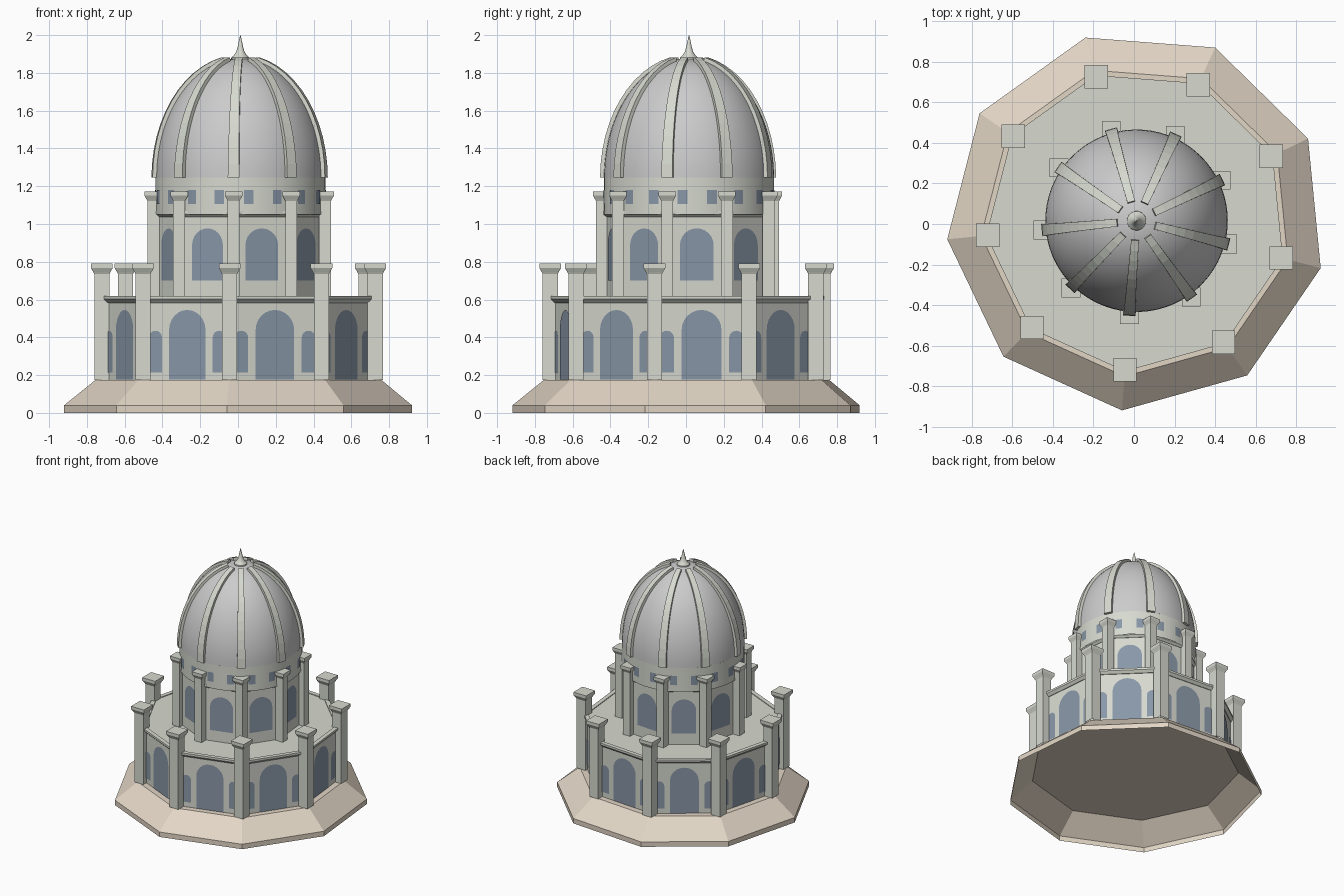
import bpy, bmesh
from math import sin, cos, pi, radians, sqrt
from mathutils import Vector

if "Cube" in bpy.data.objects:
    bpy.data.objects.remove(bpy.data.objects["Cube"])

CX, CY = 0.0125, 0.016          # axis of the building
PH = radians(-94.4)             # direction of the first corner
STEP = 2 * pi / 9


def material(name, rgb):
    m = bpy.data.materials.new(name)
    m.diffuse_color = (*rgb, 1)
    m.use_nodes = True
    m.node_tree.nodes["Principled BSDF"].inputs["Base Color"].default_value = m.diffuse_color
    return m


STONE = material("stone", (0.68, 0.70, 0.63))
SAND = material("sandstone", (0.76, 0.67, 0.56))
GLASS = material("window_glass", (0.25, 0.31, 0.39))


def finish(name, bm, mat=None, smooth=False, fix=True):
    if fix:
        bmesh.ops.recalc_face_normals(bm, faces=bm.faces)
    me = bpy.data.meshes.new(name)
    bm.to_mesh(me)
    bm.free()
    ob = bpy.data.objects.new(name, me)
    bpy.context.collection.objects.link(ob)
    if mat:
        me.materials.append(mat)
    if smooth:
        bpy.ops.object.select_all(action='DESELECT')
        ob.select_set(True)
        bpy.context.view_layer.objects.active = ob
        bpy.ops.object.shade_smooth_by_angle(angle=radians(35))
    return ob


def lathe(bm, profile, n=9, phase=PH, x=CX, y=CY, cap=True, loop=False):
    """Sweep an (r, z) profile round n sides, optionally capping the top."""
    rings = [[bm.verts.new((x + r * cos(phase + 2 * pi * i / n),
                            y + r * sin(phase + 2 * pi * i / n), z))
              for i in range(n)] for r, z in profile]
    pairs = list(zip(rings, rings[1:])) + ([(rings[-1], rings[0])] if loop else [])
    for a, b in pairs:
        for i in range(n):
            j = (i + 1) % n
            bm.faces.new((a[i], a[j], b[j], b[i]))
    if cap and not loop:
        bm.faces.new(rings[-1])


def solid(name, profile, mat, smooth=False, **kw):
    bm = bmesh.new()
    lathe(bm, profile, **kw)
    return finish(name, bm, mat, smooth)


def pillars(name, radius, profile):
    """Nine axis-aligned square pillars at the corners; profile is (width, z)."""
    bm = bmesh.new()
    for k in range(9):
        a = PH + k * STEP
        lathe(bm, [(w / sqrt(2), z) for w, z in profile], 4, pi / 4,
              CX + radius * cos(a), CY + radius * sin(a))
    finish(name, bm, STONE)


def arch_panel(bm, angle, dist, u0, w, z0, z1, seg=12):
    """Flat round-headed panel facing outward."""
    out = Vector((cos(angle), sin(angle), 0))
    side = Vector((-sin(angle), cos(angle), 0))
    r = w / 2
    pts = [(-r, z0), (r, z0)]
    pts += [(r * cos(pi * i / seg), z1 - r + r * sin(pi * i / seg)) for i in range(seg + 1)]
    base = Vector((CX, CY, 0)) + out * dist
    bm.faces.new([bm.verts.new(base + side * (u0 + u) + Vector((0, 0, z))) for u, z in pts])


def windows(name, wall_r, specs):
    bm = bmesh.new()
    for k in range(9):
        for u0, w, z0, z1 in specs:
            arch_panel(bm, PH + (k + 0.5) * STEP, wall_r * cos(pi / 9) + 0.003, u0, w, z0, z1)
    finish(name, bm, GLASS, fix=False)


# Sloping plinth, hollow underneath
solid("plinth", [(0.938, 0), (0.938, 0.04), (0.77, 0.175)], SAND)

# Lower storey
solid("lower_walls", [(0.72, 0.175), (0.72, 0.612)], STONE)
solid("lower_cornice", [(0.71, 0.583), (0.725, 0.583), (0.745, 0.602), (0.745, 0.618), (0.71, 0.618)],
      STONE, loop=True)
windows("lower_windows", 0.72, [(0, 0.212, 0.176, 0.545),
                                (0.185, 0.076, 0.215, 0.435), (-0.185, 0.076, 0.215, 0.435)])
pillars("lower_pillars", 0.737, [(0.08, 0.175), (0.08, 0.735), (0.09, 0.745),
                                 (0.115, 0.767), (0.115, 0.79)])

# Upper storey
solid("upper_walls", [(0.445, 0.61), (0.445, 1.06)], STONE)
solid("upper_cornice", [(0.435, 1.038), (0.447, 1.038), (0.464, 1.053), (0.464, 1.068), (0.435, 1.068)],
      STONE, loop=True)
windows("upper_windows", 0.445, [(0, 0.18, 0.70, 0.977)])
pillars("upper_pillars", 0.463, [(0.063, 0.61), (0.063, 1.122), (0.071, 1.13),
                                 (0.093, 1.15), (0.093, 1.172)])

# Drum with eighteen small square windows
DR = 0.45
solid("drum", [(DR, 1.05), (DR, 1.245)], STONE, True, n=72)
bm = bmesh.new()
for k in range(18):
    a = PH + (k + 0.5) * STEP / 2
    cols = []
    for t in (-0.058, 0, 0.058):
        p = (CX + (DR + 0.003) * cos(a + t), CY + (DR + 0.003) * sin(a + t))
        cols.append([bm.verts.new((*p, z)) for z in (1.105, 1.18)])
    for c, d in zip(cols, cols[1:]):
        bm.faces.new((c[0], d[0], d[1], c[1]))
finish("drum_windows", bm, GLASS, fix=False)

# Dome
Z0, H = 1.245, 0.632
solid("dome", [(DR * cos(t), Z0 + H * sin(t)) for t in [pi / 2 * i / 24 * 0.985 for i in range(25)]],
      None, True, n=64)

# Tapering ribs following the dome
bm = bmesh.new()
N = 12
for k in range(9):
    a = PH + k * STEP
    out, side = Vector((cos(a), sin(a), 0)), Vector((-sin(a), cos(a), 0))
    rings = []
    for i in range(N + 1):
        t = radians(78) * i / N
        half = 0.031 - 0.012 * i / N
        quad = []
        for off, s in ((-0.012, -1), (-0.012, 1), (0.02, 1), (0.02, -1)):
            p = out * ((DR + off) * cos(t)) + side * (s * half)
            quad.append(bm.verts.new(p + Vector((CX, CY, Z0 + (H + off) * sin(t)))))
        rings.append(quad)
    for p, q in zip(rings, rings[1:]):
        for i in range(4):
            j = (i + 1) % 4
            bm.faces.new((p[i], p[j], q[j], q[i]))
    bm.faces.new(rings[0])
    bm.faces.new(rings[-1])
finish("dome_ribs", bm, STONE)

# Finial
solid("finial", [(0.048, 1.868), (0.047, 1.882), (0.034, 1.894), (0.022, 1.912),
                 (0.014, 1.94), (0.009, 1.965), (0.001, 2.0)], STONE, True, n=24)
